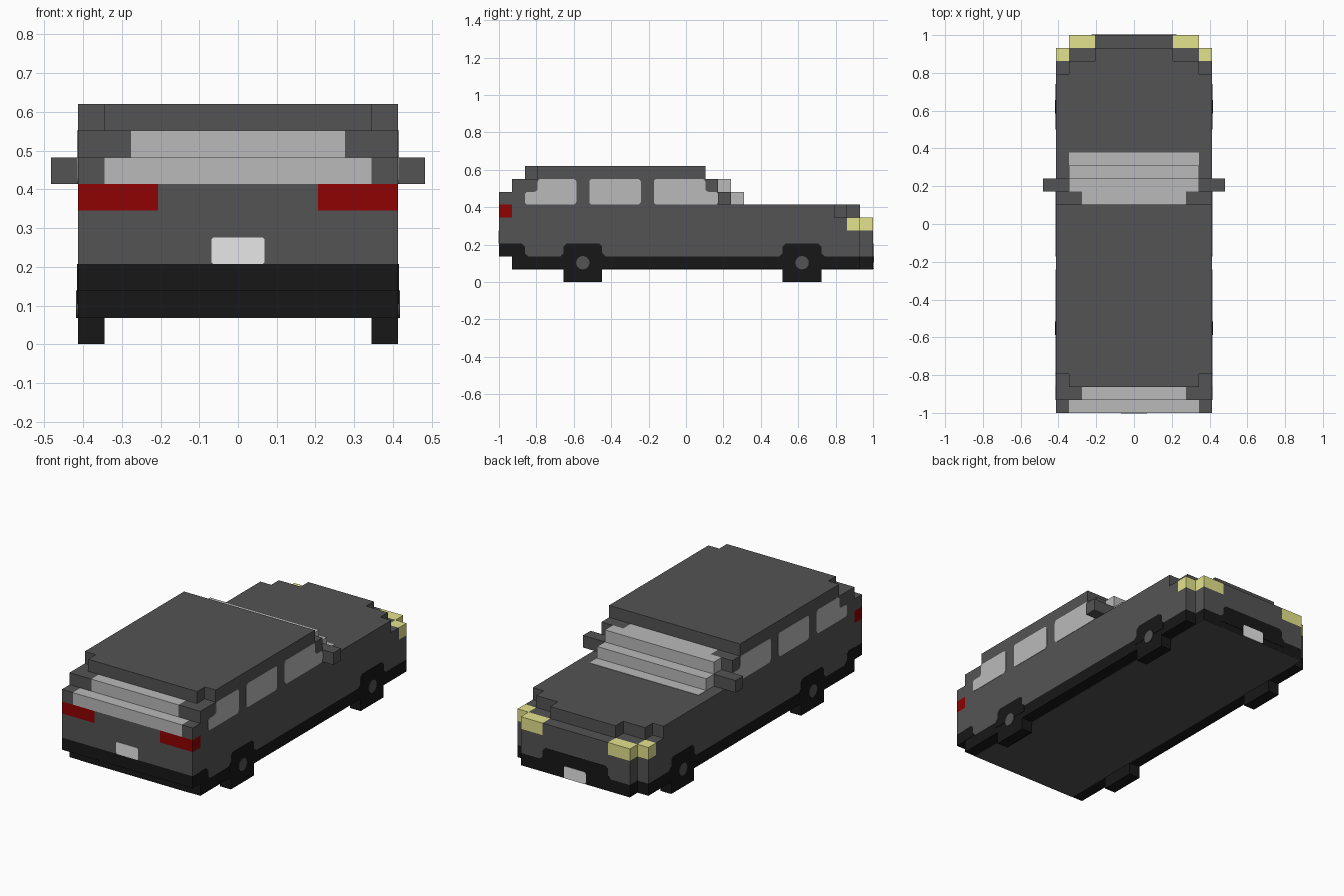
import bpy, bmesh, math
from mathutils import Vector

if "Cube" in bpy.data.objects:
    bpy.data.objects.remove(bpy.data.objects["Cube"])

U = 2 / 29  # one grid cell; the car is 29 cells long


def P(x, y, z):
    return Vector((x * U, (y - 14.5) * U, z * U))


def material(name, *rgb):
    m = bpy.data.materials.new(name)
    m.diffuse_color = (*rgb, 1)
    m.use_nodes = True
    m.node_tree.nodes["Principled BSDF"].inputs["Base Color"].default_value = m.diffuse_color
    return m


GREY = material("body grey", .088, .088, .088)
BLACK = material("trim black", .0086, .0086, .0086)
GLASS = material("window glass", .49, .49, .49)
WHITE = material("plate white", .80, .80, .80)
RED = material("tail light red", .28, .0005, .0005)
YELLOW = material("headlight yellow", .78, .77, .27)


def finish(name, bm, mat):
    bmesh.ops.recalc_face_normals(bm, faces=bm.faces[:])
    me = bpy.data.meshes.new(name)
    bm.to_mesh(me)
    bm.free()
    me.materials.append(mat)
    bpy.context.collection.objects.link(bpy.data.objects.new(name, me))


def extrude(bm, pts, offset, rounding=0):
    """Face through pts, optionally with rounded corners, given thickness."""
    f = bm.faces.new([bm.verts.new(p) for p in pts])
    if rounding:
        old = set(bm.faces) - {f}
        bmesh.ops.bevel(bm, geom=list(f.verts), offset=rounding * U, segments=3,
                        affect='VERTICES', profile=.5)
        f = next(x for x in bm.faces if x not in old)
    geo = bmesh.ops.extrude_face_region(bm, geom=[f], use_keep_orig=True)['geom']
    bmesh.ops.translate(bm, vec=offset, verts=[v for v in geo if isinstance(v, bmesh.types.BMVert)])


def layers(name, mat, plans):
    """Stack of plan outlines; each is (z0, z1, right half of the outline)."""
    bm = bmesh.new()
    for z0, z1, half in plans:
        outline = half + [(-x, y) for x, y in reversed(half)]
        extrude(bm, [P(x, y, z0) for x, y in outline], Vector((0, 0, (z1 - z0) * U)))
    finish(name, bm, mat)


def boxes(name, mat, items):
    """Boxes (x0, x1, y0, y1, z0, z1), each repeated on the left side."""
    bm = bmesh.new()
    for x0, x1, y0, y1, z0, z1 in items:
        for s in (1, -1):
            pts = [P(s * x, y, z0) for x, y in ((x0, y0), (x1, y0), (x1, y1), (x0, y1))]
            extrude(bm, pts, Vector((0, 0, (z1 - z0) * U)))
    finish(name, bm, mat)


def side_panels(name, mat, outlines, rounding=.25, lift=.002):
    """Thin plates on both flanks from (y, z) outlines."""
    bm = bmesh.new()
    for pts in outlines:
        for s in (1, -1):
            off = Vector((s * lift, 0, 0))
            extrude(bm, [P(s * 6, y, z) + off for y, z in pts], -off * 1.5, rounding)
    finish(name, bm, mat)


def end_panel(name, mat, y, out, pts, rounding=.2, lift=.002):
    """Thin plate on the front or rear from an (x, z) outline."""
    bm = bmesh.new()
    off = Vector((0, out * lift, 0))
    extrude(bm, [P(x, y, z) + off for x, z in pts], -off * 1.5, rounding)
    finish(name, bm, mat)


def rect(a0, a1, b0, b1):
    return [(a0, b0), (a1, b0), (a1, b1), (a0, b1)]


def hump(a0, a1):
    """Raised trim with chamfered top corners and flared feet."""
    return [(a0 - .25, 1.5), (a1 + .25, 1.5), (a1 + .25, 2), (a1, 2.25), (a1, 2.75),
            (a1 - .25, 3), (a0 + .25, 3), (a0, 2.75), (a0, 2.25), (a0 - .25, 2)]


# Lower sill with a grey floor plate underneath
layers("sill", BLACK, [(1, 2, [(6, 1), (6, 28), (5, 28), (5, 29)])])
layers("floor", GREY, [(.98, 1.02, [(5, 1), (5, 29)])])

# Body shell and bonnet
layers("body", GREY, [
    (2, 3, [(6, 1.5), (6, 28), (5, 28), (5, 29)]),
    (3, 4, [(6, 0), (6, 28), (5, 28), (5, 29)]),
    (4, 5, [(6, 0), (6, 27), (5, 27), (5, 28), (3, 28), (3, 29)]),
    (5, 6, [(3, 0), (3, 1), (6, 1), (6, 26), (5, 26), (5, 27), (3, 27), (3, 28)]),
])

# Cabin and roof
layers("cabin", GREY, [
    (6, 7, [(5, 1), (5, 0), (6, 0), (6, 18)]),
    (7, 8, [(4, 2), (4, 1), (6, 1), (6, 17), (4, 17), (4, 16)]),
    (8, 9, [(5, 2), (5, 3), (6, 3), (6, 16)]),
])

# Stepped glass at both ends of the cabin, with the lowest strip on the bonnet
layers("rear_window", GLASS, [(6, 7, [(5, 0), (5, 1)]), (7, 8, [(4, 1), (4, 2)])])
layers("windscreen", GLASS, [
    (7, 8, [(4, 16), (4, 17), (5, 17), (5, 18)]),
    (6, 7, [(5, 18), (5, 19)]),
    (5.98, 6.03, [(5, 19), (5, 20)]),
])

# Side windows
side_panels("side_windows", GLASS, [
    [(2, 6), (6, 6), (6, 8), (3, 8), (3, 7), (2, 7)],
    rect(7, 11, 6, 8),
    [(12, 6), (17, 6), (17, 7), (16, 7), (16, 8), (12, 8)],
])

# Bumpers and number plates
layers("rear_bumper", BLACK, [(2, 3, [(6, 0), (6, 1.5)])])
side_panels("rear_bumper_ends", BLACK,
            [[(1, 2), (2.25, 2), (2, 2.25), (2, 2.75), (1.75, 3), (1, 3)]], 0)
end_panel("front_bumper", BLACK, 29, 1, hump(-3, 3), 0)
end_panel("rear_plate", WHITE, 0, -1, rect(-1, 1, 3, 4), .12)
end_panel("front_plate", WHITE, 29, 1, rect(-1, 1, 1, 2), .15, .004)

# Lights and mirrors
boxes("headlights", YELLOW, [(3, 5, 28, 29, 4, 5), (5, 6, 27, 28, 4, 5)])
boxes("tail_lights", RED, [(3, 6, 0, 1, 5, 6)])
boxes("mirrors", GREY, [(6, 7, 17, 18, 6, 7)])

# Wheels, arches and hubs
boxes("wheels", BLACK, [(5, 6, y, y + 3, 0, 1) for y in (5, 22)])
side_panels("wheel_arches", BLACK, [hump(y, y + 3) for y in (5, 22)], 0)
side_panels("hubs", GREY, [
    [(y + .52 * math.cos(a * math.pi / 8), 1.5 + .52 * math.sin(a * math.pi / 8)) for a in range(16)]
    for y in (6.5, 23.5)], 0, .004)
